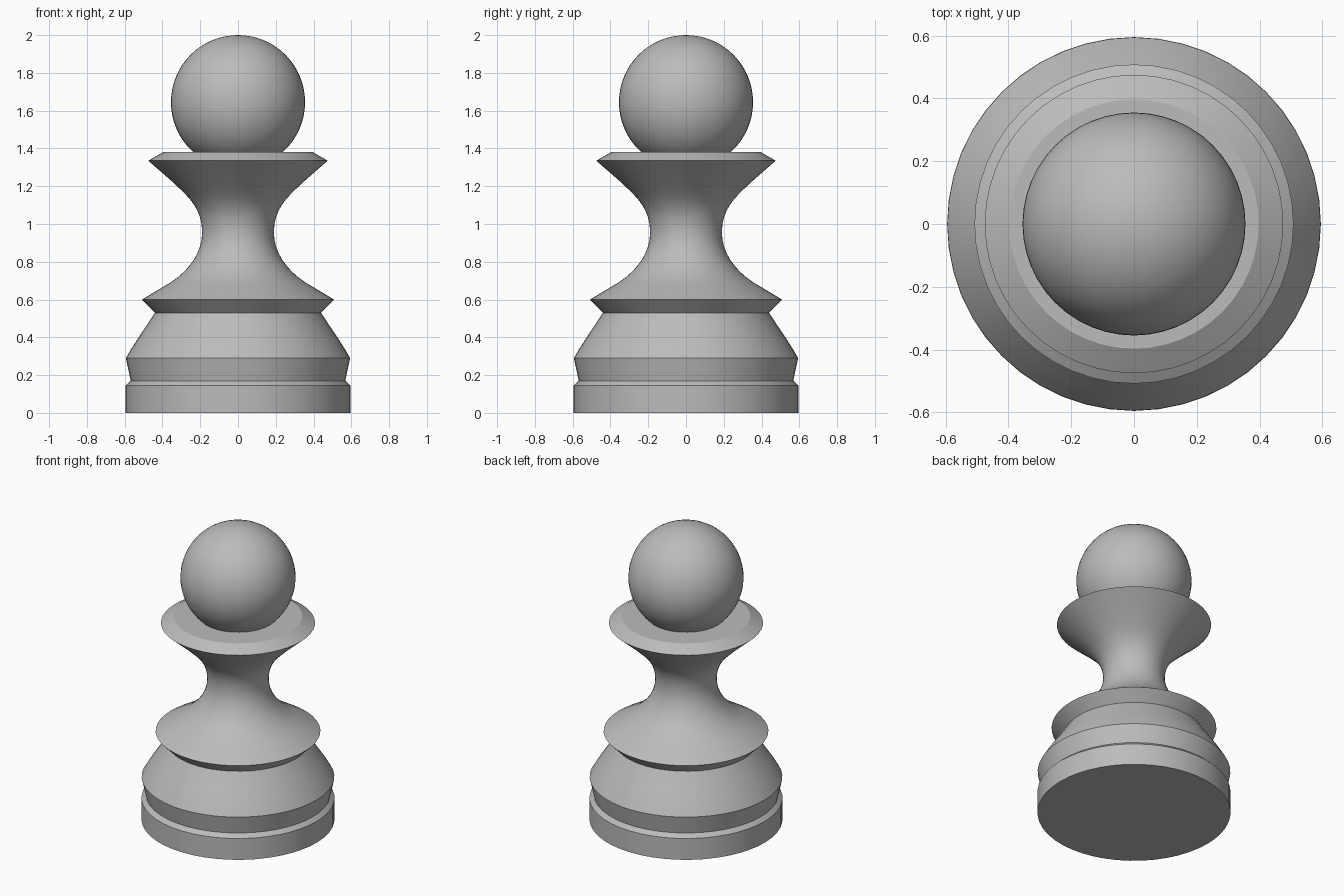
import bpy, bmesh, math
from mathutils import Vector
from mathutils.geometry import interpolate_bezier

cube = bpy.data.objects.get("Cube")
if cube:
    bpy.data.objects.remove(cube, do_unlink=True)

SEGMENTS = 48

grey = bpy.data.materials.new("plain grey")
grey.use_nodes = True
colour = (0.5, 0.5, 0.5, 1)
grey.diffuse_color = colour
grey.node_tree.nodes["Principled BSDF"].inputs["Base Color"].default_value = colour


def finish(name, bm):
    """Turn a bmesh into a named grey object with smooth sides and sharp rims."""
    bmesh.ops.recalc_face_normals(bm, faces=bm.faces)
    mesh = bpy.data.meshes.new(name)
    bm.to_mesh(mesh)
    bm.free()
    mesh.materials.append(grey)
    obj = bpy.data.objects.new(name, mesh)
    bpy.context.collection.objects.link(obj)
    bpy.ops.object.select_all(action="DESELECT")
    obj.select_set(True)
    bpy.context.view_layer.objects.active = obj
    bpy.ops.object.shade_smooth_by_angle(angle=math.radians(25))
    return obj


def lathe(name, profile):
    """Spin a (radius, height) profile around z and cap both ends."""
    bm = bmesh.new()
    rings = []
    for r, z in profile:
        rings.append([bm.verts.new((r * math.cos(a), r * math.sin(a), z))
                      for a in (math.tau * i / SEGMENTS for i in range(SEGMENTS))])
    for low, high in zip(rings, rings[1:]):
        for i in range(SEGMENTS):
            j = (i + 1) % SEGMENTS
            bm.faces.new((low[i], low[j], high[j], high[i]))
    bm.faces.new(rings[0])
    bm.faces.new(rings[-1])
    return finish(name, bm)


def curve(start, handle_a, handle_b, end, steps=10):
    """Points of a smooth profile curve."""
    pts = [Vector((r, z, 0)) for r, z in (start, handle_a, handle_b, end)]
    return [(p.x, p.y) for p in interpolate_bezier(*pts, steps)]


# Body: stepped foot, shoulder, lower ring, waisted neck and collar
foot = [(0.595, 0), (0.595, 0.145), (0.568, 0.17)]
shoulder = curve((0.594, 0.29), (0.55, 0.37), (0.49, 0.45), (0.44, 0.53), 6)
ring = [(0.508, 0.6)]
lower_neck = curve((0.4, 0.665), (0.27, 0.735), (0.19, 0.84), (0.19, 0.955))
upper_neck = curve((0.19, 0.955), (0.19, 1.09), (0.27, 1.15), (0.36, 1.235))
collar = [(0.475, 1.335), (0.397, 1.38)]
lathe("body", foot + shoulder + ring + lower_neck + upper_neck[1:] + collar)

# Round head sunk into the collar
bm = bmesh.new()
bmesh.ops.create_uvsphere(bm, u_segments=SEGMENTS, v_segments=32, radius=0.355)
bmesh.ops.translate(bm, verts=bm.verts, vec=(0, 0, 1.645))
finish("head", bm)
